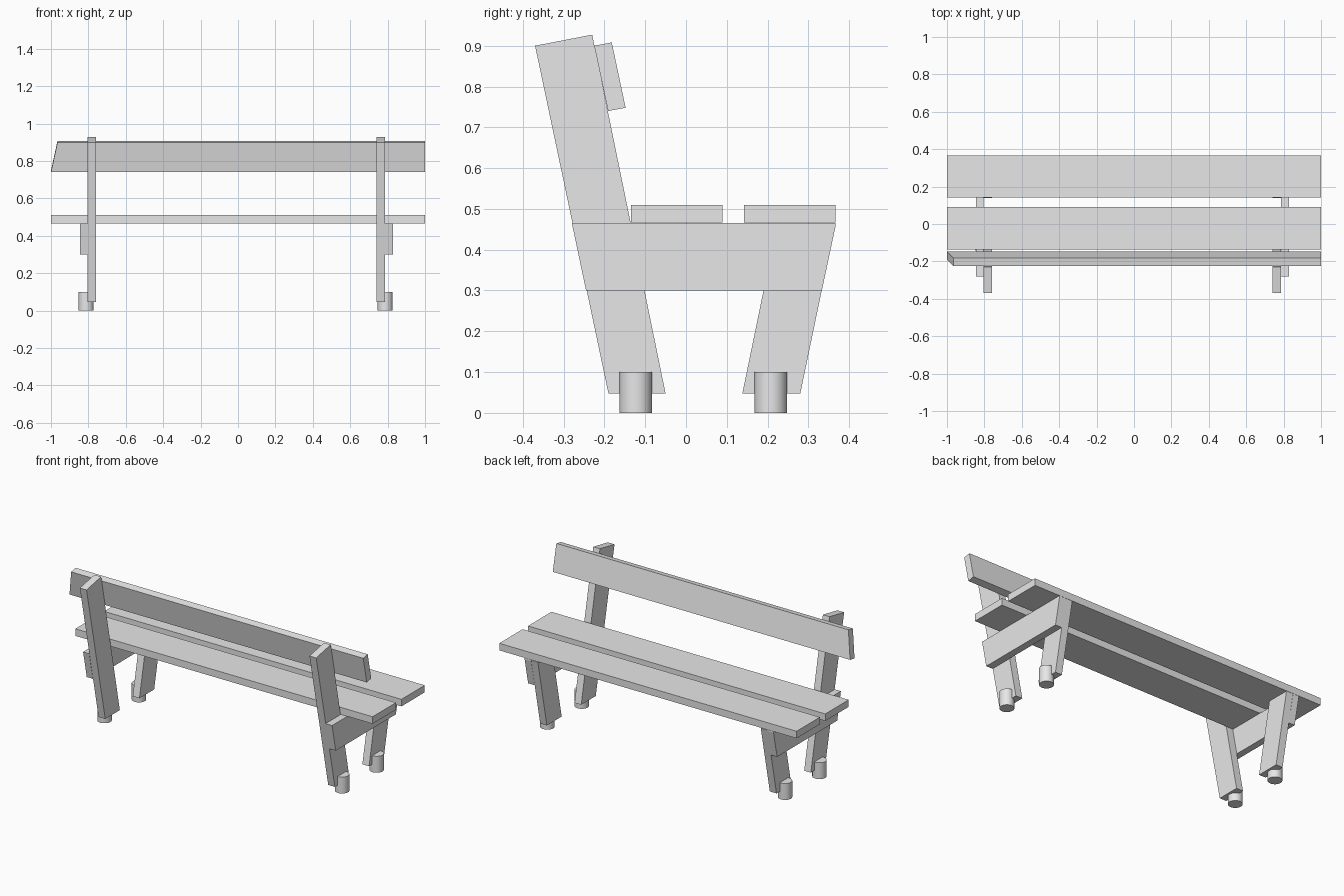
import bpy
import bmesh

cube = bpy.data.objects.get("Cube")
if cube:
    bpy.data.objects.remove(cube, do_unlink=True)

# One plain grey for the whole bench
grey = bpy.data.materials.new("light grey")
grey.use_nodes = True
grey.diffuse_color = (0.8, 0.8, 0.8, 1)
grey.node_tree.nodes["Principled BSDF"].inputs["Base Color"].default_value = (0.8, 0.8, 0.8, 1)


def add_object(name, bm):
    bmesh.ops.recalc_face_normals(bm, faces=bm.faces)
    mesh = bpy.data.meshes.new(name)
    bm.to_mesh(mesh)
    bm.free()
    mesh.materials.append(grey)
    obj = bpy.data.objects.new(name, mesh)
    bpy.context.collection.objects.link(obj)
    return obj


def plank(name, profile, x0, x1):
    """Extrude a side profile of (y, z) points from x0 to x1."""
    bm = bmesh.new()
    face = bm.faces.new([bm.verts.new((x0, y, z)) for y, z in profile])
    ext = bmesh.ops.extrude_face_region(bm, geom=[face])
    moved = [v for v in ext["geom"] if isinstance(v, bmesh.types.BMVert)]
    bmesh.ops.translate(bm, verts=moved, vec=(x1 - x0, 0, 0))
    return add_object(name, bm)


def foot(name, x, y):
    bpy.ops.mesh.primitive_cylinder_add(vertices=32, radius=0.04, depth=0.1, location=(x, y, 0.05))
    obj = bpy.context.object
    obj.name = name
    obj.data.materials.append(grey)
    bpy.ops.object.shade_smooth_by_angle()


# Seat slats
for name, y0, y1 in (("seat_slat_inner", -0.135, 0.09), ("seat_slat_outer", 0.142, 0.366)):
    plank(name, [(y0, 0.467), (y1, 0.467), (y1, 0.51), (y0, 0.51)], -1, 1)

# Backrest slat, with one end cut at a slant
back = plank("backrest_slat",
             [(-0.225, 0.9), (-0.191, 0.74), (-0.148, 0.748), (-0.182, 0.908)], -1, 1)
for v in back.data.vertices:
    if v.co.x < 0 and v.co.z > 0.8:
        v.co.x = -0.965

# End frames: leaning post, splayed leg, seat support and feet
post = [(-0.19, 0.047), (-0.05, 0.047), (-0.23, 0.927), (-0.37, 0.9)]
leg = [(0.138, 0.047), (0.28, 0.047), (0.367, 0.465), (0.224, 0.465)]
support = [(-0.245, 0.3), (0.333, 0.3), (0.367, 0.46), (0.366, 0.466), (-0.28, 0.466)]
for side, inner, joint, outer, foot_x in (("right", -0.76, -0.805, -0.846, -0.812),
                                          ("left", 0.74, 0.785, 0.829, 0.787)):
    plank(side + "_back_post", post, inner, joint)
    plank(side + "_seat_leg", leg, inner, joint)
    plank(side + "_seat_support", support, joint, outer)
    foot(side + "_post_foot", foot_x, -0.123)
    foot(side + "_leg_foot", foot_x, 0.208)
